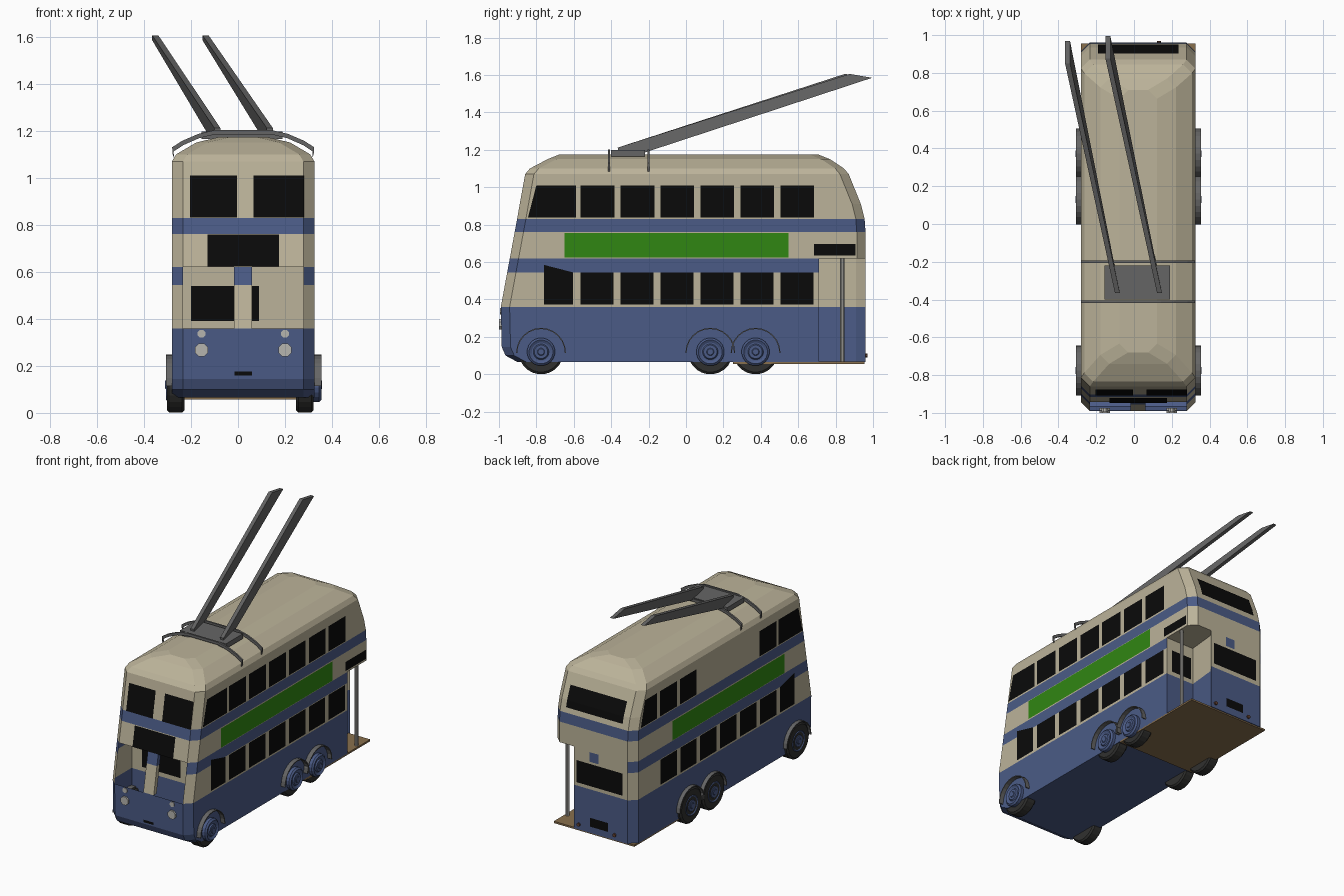
import bpy, bmesh, math
from mathutils import Vector

default_cube = bpy.data.objects.get("Cube")
if default_cube:
    bpy.data.objects.remove(default_cube, do_unlink=True)


def make_material(name, red, green, blue):
    material = bpy.data.materials.new(name)
    material.use_nodes = True
    colour = (red, green, blue, 1)
    material.diffuse_color = colour
    material.node_tree.nodes["Principled BSDF"].inputs["Base Color"].default_value = colour
    return material


cream = make_material("cream paint", .50, .45, .32)
navy = make_material("blue paint", .07, .105, .24)
black = make_material("black glass", .003, .003, .003)
green = make_material("green panel", .03, .24, .006)
grey = make_material("grey metal", .13, .13, .13)
silver = make_material("pale metal", .47, .46, .43)
brown = make_material("brown floor", .25, .16, .075)
rubber = make_material("tyre rubber", .03, .03, .028)
lamp_red = make_material("rear lamp", .12, .05, .03)


def finish(name, bm, materials, fix_normals=True):
    if fix_normals:
        bmesh.ops.recalc_face_normals(bm, faces=bm.faces[:])
    mesh = bpy.data.meshes.new(name)
    bm.to_mesh(mesh)
    bm.free()
    for material in materials:
        mesh.materials.append(material)
    obj = bpy.data.objects.new(name, mesh)
    bpy.context.scene.collection.objects.link(obj)
    return obj


def loft(name, rings, materials, rule=None):
    """Skin closed rings; rule(layer, side) gives a material index or None for a hole."""
    bm = bmesh.new()
    rows = [[bm.verts.new(point) for point in ring] for ring in rings]
    count = len(rows[0])
    for layer, (low, high) in enumerate(zip(rows, rows[1:])):
        for side in range(count):
            index = rule(layer, side) if rule else 0
            if index is None:
                continue
            after = (side + 1) % count
            face = bm.faces.new((low[side], low[after], high[after], high[side]))
            face.material_index = index
    for layer, row in ((0, rows[0]), (len(rows) - 2, rows[-1])):
        face = bm.faces.new(row)
        face.material_index = (rule(layer, 2) or 0) if rule else 0
    return finish(name, bm, materials)


def box(name, low, high, material):
    rings = [[(low[0], low[1], z), (high[0], low[1], z),
              (high[0], high[1], z), (low[0], high[1], z)] for z in (low[2], high[2])]
    return loft(name, rings, [material])


def lathe(name, centre, axis, profile, material, sides=20):
    """Turn (offset, radius) pairs around one of the three main axes."""
    rings = []
    for offset, radius in profile:
        ring = []
        for step in range(sides):
            angle = math.tau * (step + .5) / sides
            point = [0, 0, 0]
            point[axis] = offset
            point[(axis + 1) % 3] = radius * math.cos(angle)
            point[(axis + 2) % 3] = radius * math.sin(angle)
            ring.append(Vector(point) + Vector(centre))
        rings.append(ring)
    return loft(name, rings, [material])


def panel(name, points, material, outward):
    bm = bmesh.new()
    face = bm.faces.new([bm.verts.new(point) for point in points])
    face.normal_update()
    if face.normal.dot(Vector(outward)) < 0:
        face.normal_flip()
    return finish(name, bm, [material], False)


# Body levels: height, front y, rear y, half width
middle = .022
corner = .047
levels = [
    (.065, -.90, .96, .303), (.10, -.965, .96, .303), (.145, -.985, .96, .303),
    (.36, -.99, .96, .303), (.545, -.956, .96, .303), (.62, -.942, .96, .303),
    (.76, -.916, .96, .303), (.83, -.903, .955, .303), (.91, -.889, .935, .303),
    (1.07, -.86, .87, .303), (1.10, -.835, .845, .285), (1.15, -.74, .77, .2),
    (1.174, -.68, .71, .1)]
waist = 5


def end_y(z, column):
    for low, high in zip(levels, levels[1:]):
        if low[0] <= z <= high[0]:
            part = (z - low[0]) / (high[0] - low[0])
            return low[column] + part * (high[column] - low[column])


def outline(level, platform):
    z, front, rear, half = level
    left, right = middle + half, middle - half
    points = [(right + corner, front), (left - corner, front), (left, front + corner)]
    if platform:
        points += [(left, .71), (.11, .71), (.13, .91), (.17, rear)]
    else:
        points += [(left, rear - corner), (left - corner, rear)]
    points += [(right + corner, rear), (right, rear - corner), (right, front + corner)]
    return [(x, y, z) for x, y in points]


def lower_rule(layer, side):
    if layer < 3:
        return 1
    if side == 0:
        return None
    return 1 if layer == 4 and side in (1, 2, 7, 8, 9) else 0


loft("lower_body", [outline(lv, True) for lv in levels[:waist + 1]], [cream, navy], lower_rule)
loft("upper_body", [outline(lv, False) for lv in levels[waist:]], [cream, navy],
     lambda layer, side: 1 if layer == 1 else 0)
box("platform_floor", (-.28, .25, .056), (.325, .955, .068), brown)
lathe("platform_pole", (.305, .835, .065), 2, [(0, .012), (.555, .012)], silver, 10)

# Open cab: bulkhead, its window and the centre pillar
left_side, right_side = middle + .302, middle - .302
for name, low, high, paint in (("cab_bulkhead_base", .07, .36, navy),
                               ("cab_bulkhead_top", .36, .62, cream)):
    box(name, (right_side, -.74, low), (left_side, -.73, high), paint)
panel("cab_bulkhead_window", [(-.2, -.743, .39), (.09, -.743, .39),
                              (.09, -.743, .54), (-.2, -.743, .54)], black, (0, -1, 0))
for name, low, high, paint in (("windscreen_pillar", .36, .545, cream),
                               ("pillar_badge_block", .545, .62, navy)):
    rings = [[(-.018, end_y(z, 1), z), (.06, end_y(z, 1), z), (.06, end_y(z, 1) + .03, z),
              (-.018, end_y(z, 1) + .03, z)] for z in (low, high)]
    loft(name, rings, [paint])


# Plates on the two ends follow the slope of the body
def end_plate(name, x0, x1, z0, z1, material, rear=False):
    column, sign = (2, 1) if rear else (1, -1)
    gap = .005 * sign
    low, high = end_y(z0, column) + gap, end_y(z1, column) + gap
    panel(name, [(x0, low, z0), (x1, low, z0), (x1, high, z1), (x0, high, z1)],
          material, (0, sign, 0))


end_plate("front_upper_window_right", -.205, -.005, .832, 1.01, black)
end_plate("front_upper_window_left", .065, .28, .832, 1.01, black)
end_plate("front_destination_sign", -.13, .175, .622, .758, black)
end_plate("front_number_plate", -.015, .06, .158, .175, black)
end_plate("rear_upper_window_base", -.19, .235, .865, .91, black, True)
end_plate("rear_upper_window_top", -.19, .235, .91, 1.0, black, True)
end_plate("rear_lower_window", -.2, .147, .385, .535, black, True)
end_plate("rear_badge_block", -.02, .05, .55, .615, navy, True)
end_plate("rear_number_plate", -.09, .045, .11, .17, black, True)


# Plates on the two sides
def side_plate(name, side, points, material):
    x = middle + side * .306
    panel(name, [(x, y, z) for y, z in points], material, (side, 0, 0))


def rectangle(y0, y1, z0, z1):
    return [(y0, z0), (y1, z0), (y1, z1), (y0, z1)]


for side, label in ((1, "left"), (-1, "right")):
    side_plate(label + "_advert_panel", side, rectangle(-.65, .548, .625, .755), green)
    side_plate(label + "_upper_front_window", side,
               [(-.845, .838), (-.587, .838), (-.587, 1.01), (-.8, 1.01)], black)
    side_plate(label + "_lower_front_window", side,
               [(-.76, .373), (-.605, .373), (-.605, .545), (-.76, .585)], black)
    for number in range(6):
        start = -.563 + number * .2135
        side_plate(label + "_lower_window", side,
                   rectangle(start, start + .176, .373, .543), black)
        # the staircase leaves blank panels on the right
        if side == 1 or number in (0, 4, 5):
            side_plate(label + "_upper_window", side,
                       rectangle(start, start + .18, .838, 1.01), black)
side_plate("left_route_sign", 1, rectangle(.685, .905, .635, .697), black)
side_plate("right_upper_rear_window", -1,
           [(.715, .838), (.89, .838), (.845, 1.01), (.715, 1.01)], black)
panel("platform_bulkhead_window", [(.13, .714, .385), (.285, .714, .385),
                                   (.285, .714, .54), (.13, .714, .54)], black, (0, 1, 0))

# Lamps
for x in (-.155, .2):
    lathe("headlamp", (x, -.975, .268), 1, [(0, .03), (-.025, .03)], silver, 8)
    lathe("side_lamp", (x, -.975, .337), 1, [(0, .018), (-.02, .018)], silver, 8)
for x in (-.137, .132):
    lathe("rear_lamp", (x, .95, .1), 1, [(0, .012), (.02, .012)], lamp_red, 8)

# Wheels, hubs and arches
for side, tyre_face, hub_face, arch_face in ((1, .322, .355, .355), (-1, -.303, -.307, -.307)):
    for wheel_y in (-.775, .13, .372):
        tyre = [(-.075, .11), (-.065, .12), (-.01, .12), (0, .108)]
        lathe("tyre", (tyre_face, wheel_y, .12), 0,
              [(side * offset, radius) for offset, radius in tyre], rubber, 24)
        hub = [(-.045, .075), (-.01, .075), (0, .064), (-.008, .05),
               (-.008, .042), (0, .036), (0, .02), (.003, .016)]
        lathe("wheel_hub", (hub_face, wheel_y, .12), 0,
              [(side * offset, radius) for offset, radius in hub], navy)
        arch = []
        for step in range(13):
            angle = math.pi * step / 12
            arch.append([(x, wheel_y + r * math.cos(angle), .115 + r * math.sin(angle))
                         for x, r in ((arch_face, .127), (arch_face, .133),
                                      (arch_face - side * .06, .133),
                                      (arch_face - side * .06, .127))])
        loft("wheel_arch", arch, [grey])

# Roof gantry: two arched bars, a base plate and the trolley poles
for bar_y in (-.412, -.2):
    rings = []
    for across, z in ((-.3, 1.1), (-.302, 1.13), (-.26, 1.157), (-.19, 1.187),
                      (-.12, 1.203), (.12, 1.203), (.19, 1.187), (.26, 1.157),
                      (.302, 1.13), (.3, 1.1)):
        rings.append([(middle + across, bar_y - .006, z), (middle + across, bar_y + .006, z),
                      (middle + across * .98, bar_y + .006, z - .018),
                      (middle + across * .98, bar_y - .006, z - .018)])
    loft("gantry_bar", rings, [grey])
box("gantry_base", (-.155, -.4, 1.165), (.19, -.22, 1.198), grey)
for start_x, tip_x, reach in ((-.088, -.352, -.025), (.135, -.138, 0)):
    rings = []
    for x, low_y, low_z, high_y, high_z in (
            (start_x, -.36, 1.14, -.365, 1.212),
            (tip_x, .995 + reach, 1.585, .875 + reach, 1.606)):
        rings.append([(x - .013, low_y, low_z), (x + .013, low_y, low_z),
                      (x + .013, high_y, high_z), (x - .013, high_y, high_z)])
    loft("trolley_pole", rings, [grey])
